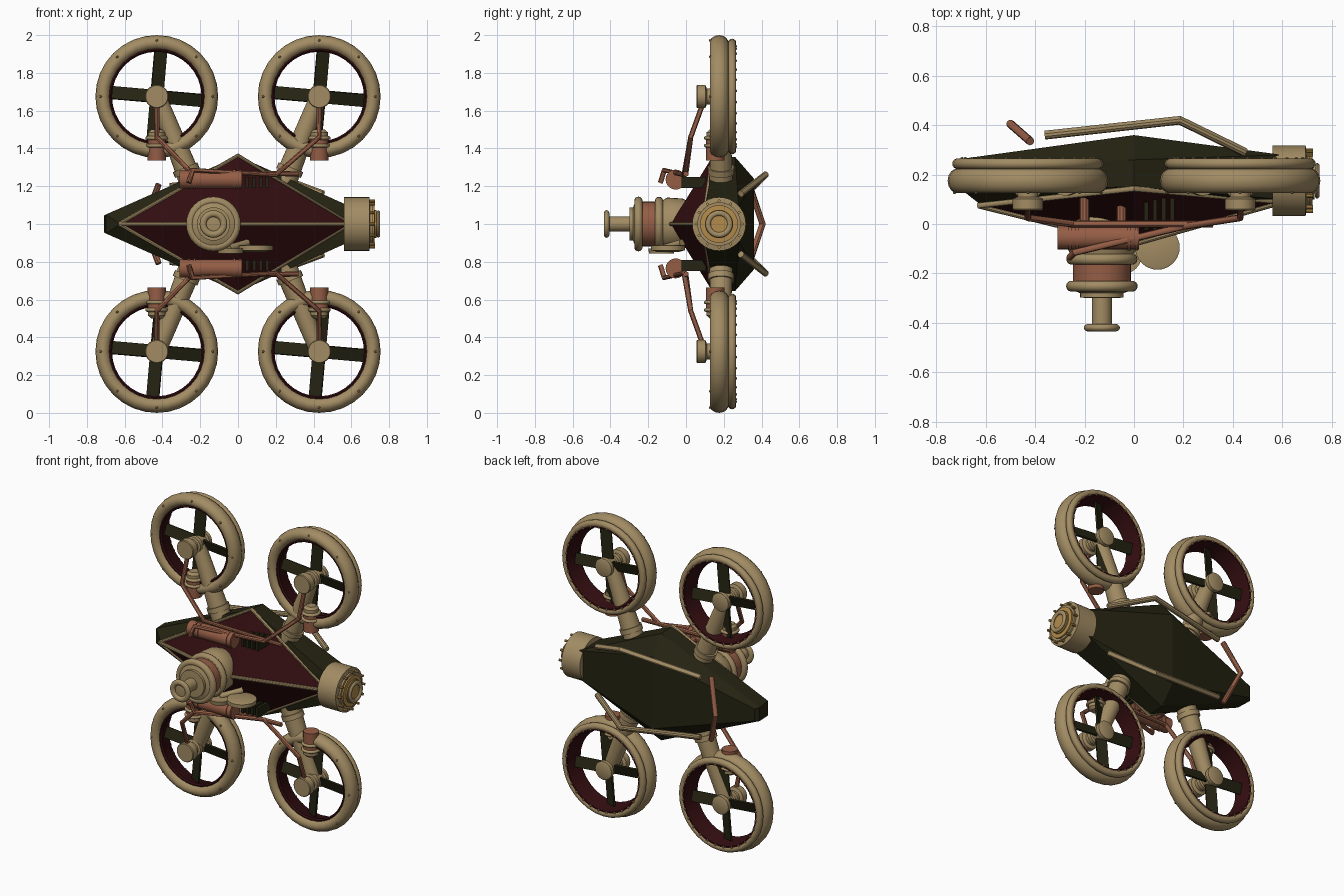
import bpy, bmesh, math
from mathutils import Vector, Matrix

if "Cube" in bpy.data.objects:
    bpy.data.objects.remove(bpy.data.objects["Cube"])


def material(name, col):
    m = bpy.data.materials.new(name)
    m.diffuse_color = (*col, 1)
    m.use_nodes = True
    m.node_tree.nodes["Principled BSDF"].inputs["Base Color"].default_value = m.diffuse_color
    return m


TAN = material("tan_metal", (0.36, 0.26, 0.125))
COPPER = material("copper", (0.30, 0.11, 0.06))
RED = material("dark_red", (0.032, 0.004, 0.005))
OLIVE = material("dark_olive", (0.018, 0.017, 0.006))
GOLD = material("gold", (0.45, 0.26, 0.07))


def finish(name, bm, mat, smooth=True):
    bmesh.ops.recalc_face_normals(bm, faces=bm.faces)
    me = bpy.data.meshes.new(name)
    bm.to_mesh(me)
    bm.free()
    me.materials.append(mat)
    if smooth:
        for p in me.polygons:
            p.use_smooth = True
        me.set_sharp_from_angle(angle=math.radians(35))
    ob = bpy.data.objects.new(name, me)
    bpy.context.collection.objects.link(ob)
    return ob


def lathe(name, profile, loc, axis, mat, n=32, closed=False):
    """Revolve (radius, height) points about an axis through loc."""
    bm = bmesh.new()
    rot = Vector(axis).to_track_quat('Z', 'Y')
    rows = []
    for r, h in profile:
        rows.append([bm.verts.new(Vector(loc) + rot @ Vector((
            r * math.cos(2 * math.pi * i / n), r * math.sin(2 * math.pi * i / n), h)))
            for i in range(n)])
    pairs = list(zip(rows, rows[1:]))
    if closed:
        pairs.append((rows[-1], rows[0]))
    for a, b in pairs:
        for i in range(n):
            j = (i + 1) % n
            bm.faces.new((a[i], a[j], b[j], b[i]))
    if not closed:
        bm.faces.new(rows[0])
        bm.faces.new(rows[-1])
    return finish(name, bm, mat)


def rod(name, a, b, r1, r2, mat, n=20):
    d = Vector(b) - Vector(a)
    return lathe(name, [(r1, 0), (r2, d.length)], a, d, mat, n)


def ellipse(r, h, a, b, n=14):
    return [(r + a * math.cos(2 * math.pi * i / n), h + b * math.sin(2 * math.pi * i / n))
            for i in range(n)]


def ring(name, r, h, a, b, loc, axis, mat):
    return lathe(name, ellipse(r, h, a, b), loc, axis, mat, closed=True)


def pipe(name, pts, r, mat):
    """Bent pipe along a polyline."""
    cu = bpy.data.curves.new(name, 'CURVE')
    cu.dimensions = '3D'
    cu.bevel_depth, cu.bevel_resolution, cu.use_fill_caps = r, 3, True
    sp = cu.splines.new('POLY')
    sp.points.add(len(pts) - 1)
    for p, c in zip(sp.points, pts):
        p.co = (*c, 1)
    tmp = bpy.data.objects.new(name + "_path", cu)
    bpy.context.collection.objects.link(tmp)
    me = bpy.data.meshes.new_from_object(tmp.evaluated_get(bpy.context.evaluated_depsgraph_get()))
    bpy.data.objects.remove(tmp)
    bm = bmesh.new()
    bm.from_mesh(me)
    return finish(name, bm, mat)


def box(bm, size, mtx):
    bmesh.ops.create_cube(bm, size=1, matrix=mtx @ Matrix.Diagonal((*size, 1)))


Y = (0, 1, 0)

# Hull: faceted olive rear shell
bm = bmesh.new()
for s in (1, -1):
    for x, y, z in ((0, .15, .36), (0, .26, .355), (0, .36, .24), (-.70, .14, .05), (-.71, .24, .045),
                    (-.69, .265, .04), (.6, .1, .09), (.6, .28, .09), (-.63, .085, .005)):
        bm.verts.new((x, y, 1 + s * z))
bmesh.ops.convex_hull(bm, input=bm.verts)
finish("rear_hull", bm, OLIVE, False)

# Hull: red front pyramid with tan edge trim
L, R, A = (-.63, .075, 1), (.6, .09, 1), (0, -.08, 1)
T, B = (0, .143, 1.362), (0, .143, .638)
bm = bmesh.new()
l, r, a, t, b = (bm.verts.new(p) for p in (L, R, A, T, B))
for f in ((l, a, t), (a, r, t), (l, b, a), (a, b, r), (l, t, r), (l, r, b)):
    bm.faces.new(f)
finish("front_hull", bm, RED, False)
pipe("edge_trim", [L, T, R, B, L], .012, TAN)
pipe("ridge_trim", [L, A, R], .012, TAN)

# Front turret
tc = (-.13, 0, 1)
F = (0, -1, 0)
lathe("turret_base", [(.1, -.06), (.135, .02), (.14, .1), (.125, .125), (.125, .165)], tc, F, TAN)
ring("turret_rear_ring", .122, .143, .022, .022, tc, F, TAN)
lathe("turret_copper_body", [(.118, .15), (.118, .245)], tc, F, COPPER)
ring("turret_front_ring", .123, .252, .022, .022, tc, F, TAN)
lathe("turret_cap", [(.12, .24), (.12, .268), (.088, .28), (.088, .298), (.05, .3)], tc, F, TAN)
lathe("turret_neck", [(.04, .28), (.04, .42), (.02, .422)], tc, F, TAN)
ring("turret_muzzle", .055, .42, .018, .015, tc, F, TAN)

# Side engine
ec = (0, .175, 1)
X = (1, 0, 0)
lathe("engine_housing", [(.142, .56), (.142, .695), (.115, .7), (.115, .712)], ec, X, TAN)
lathe("engine_gold_face", [(.1, .70), (.1, .722), (.075, .724), (.075, .732)], ec, X, GOLD)
ring("engine_rim", .058, .742, .014, .01, ec, X, TAN)
lathe("engine_core", [(.045, .72), (.045, .738)], ec, X, GOLD)
for i in range(12):
    an = math.tau * i / 12
    rod("engine_bolt", (.69, .175 + .122 * math.cos(an), 1 + .122 * math.sin(an)),
        (.725, .175 + .122 * math.cos(an), 1 + .122 * math.sin(an)), .008, .008, GOLD, 8)

# Lower sensor discs
lathe("sensor_disc", [(.06, -.02), (.09, -.012), (.09, .012), (.08, .016)], (.095, -.095, .873), (0, 0, 1), TAN)
lathe("small_disc", [(.065, -.014), (.07, .014)], (-.04, -.13, .857), (0, 0, 1), TAN)
rod("sensor_bracket", (-.05, -.12, .87), (.05, -.02, .9), .02, .02, TAN)

for s in (1, -1):
    up = "upper" if s > 0 else "lower"

    def P(x, y, dz):
        return (x, y, 1 + s * dz)

    # Copper tank with bands and mounts
    rod(up + "_tank", P(-.31, -.055, .235), P(.02, -.055, .235), .048, .048, COPPER)
    for x in (-.26, -.23, -.02, .01):
        rod(up + "_tank_band", P(x - .006, -.055, .235), P(x + .006, -.055, .235), .053, .053, COPPER)
    for x in (-.2, -.05):
        rod(up + "_tank_mount", P(x, -.05, .235), P(x, .12, .2), .02, .02, COPPER, 10)
    # Dark cooling fins beside the tank
    bm = bmesh.new()
    for x in (.05, .085, .12, .155):
        box(bm, (.018, .13, .06), Matrix.Translation(P(x, .04, .22)))
    finish(up + "_fins", bm, OLIVE, False)
    # Copper feed pipes
    pipe(up + "_right_feed", [P(.43, .09, .64), P(.43, .025, .46), P(.2, -.01, .26),
                              P(-.24, -.115, .285), P(-.26, -.135, .22)], .014, COPPER)
    pipe(up + "_left_feed", [P(-.43, .09, .64), P(-.43, .025, .46), P(-.25, 0, .275),
                             P(.32, 0, .265)], .014, COPPER)
    # Tan rear rail
    pipe(up + "_rear_rail", [P(-.36, .36, .2), P(.185, .42, .26), P(.45, .29, .16)], .018, TAN)

    for sx in (1, -1):
        nm = up + ("_right" if sx > 0 else "_left")
        c = P(.43 * sx, 0, .675)
        # Duct: front lip, rear ring, red inner wall
        ring(nm + "_rotor_lip", .285, .175, .04, .05, c, Y, TAN)
        ring(nm + "_rotor_rear_ring", .284, .244, .022, .022, c, Y, TAN)
        lathe(nm + "_duct_wall", [(.245, .145), (.237, .155), (.262, .262), (.285, .262), (.285, .16)],
              c, Y, RED, closed=True)
        # Rim bolts
        bm = bmesh.new()
        for n, rad, y in ((8, .297, .128), (28, .268, .264)):
            for i in range(n):
                an = math.tau * (i + .5 * (n == 28)) / n
                bmesh.ops.create_icosphere(bm, subdivisions=1, radius=.008, matrix=Matrix.Translation(
                    (c[0] + rad * math.cos(an), y, c[2] + rad * math.sin(an))))
        finish(nm + "_rim_bolts", bm, TAN)
        # Hub and four pitched blades
        lathe(nm + "_hub", [(.058, .055), (.062, .06), (.062, .102), (.042, .11), (.042, .135), (.055, .14),
                            (.055, .165), (.045, .17), (.045, .225), (.06, .23), (.06, .255), (.05, .26)],
              c, Y, TAN)
        bm = bmesh.new()
        for i in range(4):
            m = (Matrix.Translation((c[0], .2, c[2])) @ Matrix.Rotation(math.radians(5 + 90 * i), 4, 'Y')
                 @ Matrix.Translation((.142, 0, 0)) @ Matrix.Rotation(math.radians(20), 4, 'X'))
            box(bm, (.2, .012, .07), m)
        finish(nm + "_blades", bm, OLIVE, False)
        # Support arm
        rod(nm + "_arm", P(.24 * sx, .185, .2), P(.42 * sx, .185, .66), .064, .045, TAN, 24)
        rod(nm + "_arm_collar", P(.268 * sx, .185, .27), P(.28 * sx, .185, .30), .07, .07, TAN, 24)
        # Copper actuator on the ring
        ac = P(.43 * sx, .155, 0)
        Z = (0, 0, s)
        lathe(nm + "_actuator", [(.048, .335), (.048, .45)], ac, Z, COPPER, 24)
        for h in (.415, .455):
            ring(nm + "_actuator_ring", .048, h, .012, .01, ac, Z, TAN)
        lathe(nm + "_actuator_cap", [(.046, .45), (.046, .485), (.03, .5)], ac, Z, TAN, 24)

# Copper pipe behind the tail
pipe("tail_pipe", [(-.42, .335, 1.21), (-.5, .405, 1), (-.42, .335, .79)], .017, COPPER)
